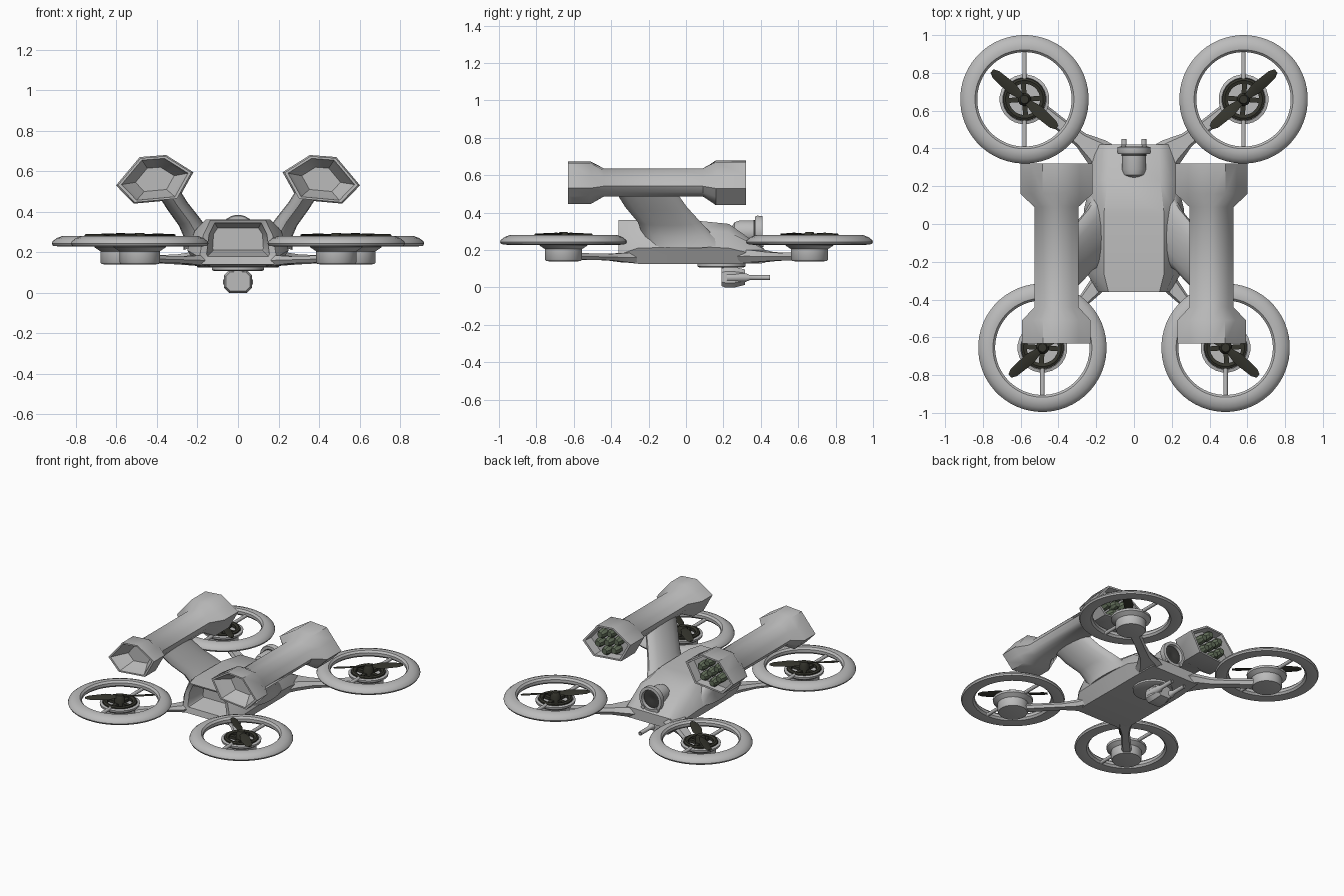
import bpy, bmesh, math
from mathutils import Vector, Matrix

if "Cube" in bpy.data.objects:
    bpy.data.objects.remove(bpy.data.objects["Cube"])

def material(name, rgb):
    m = bpy.data.materials.new(name)
    m.diffuse_color = (*rgb, 1)
    m.use_nodes = True
    m.node_tree.nodes["Principled BSDF"].inputs["Base Color"].default_value = m.diffuse_color
    return m

GREY = material("light grey shell", (0.5, 0.5, 0.5))
DARK = material("dark olive rotor", (0.035, 0.035, 0.026))
GREEN = material("rocket green", (0.12, 0.155, 0.10))
LENS = material("dark lens", (0.05, 0.05, 0.048))

def build(name, verts, faces, mat, mirror=False):
    me = bpy.data.meshes.new(name)
    me.from_pydata([tuple(v) for v in verts], [], faces)
    bm = bmesh.new()
    bm.from_mesh(me)
    bmesh.ops.remove_doubles(bm, verts=bm.verts, dist=1e-5)
    bmesh.ops.recalc_face_normals(bm, faces=bm.faces)
    bm.to_mesh(me)
    bm.free()
    me.materials.append(mat)
    ob = bpy.data.objects.new(name, me)
    bpy.context.collection.objects.link(ob)
    if mirror:
        ob.modifiers.new("mirror", "MIRROR")
    return ob

def loft(name, rings, mat, mirror=False, closed=False):
    """Skin a list of equal rings; cap the ends unless closed into a loop."""
    n, k = len(rings[0]), len(rings)
    verts = [v for r in rings for v in r]
    faces = []
    for i in range(k if closed else k - 1):
        a, b = i * n, (i + 1) % k * n
        faces += [(a + j, a + (j + 1) % n, b + (j + 1) % n, b + j) for j in range(n)]
    if not closed:
        faces += [tuple(range(n)), tuple(range((k - 1) * n, k * n))]
    return build(name, verts, faces, mat, mirror)

def lathe(name, profile, centre, mat, axis="Z", n=24, mirror=False, closed=False):
    """Profile of (radius, height) turned around an axis through centre."""
    rings = []
    for r, h in profile:
        ring = []
        for i in range(n):
            t = 2 * math.pi * (i + 0.5) / n
            c, s = r * math.cos(t), r * math.sin(t)
            p = (c, s, h) if axis == "Z" else (c, h, s)
            ring.append(Vector(centre) + Vector(p))
        rings.append(ring)
    return loft(name, rings, mat, mirror, closed)

def beam(name, stations, mat):
    """Box beam through (x, y, half width, bottom z, top z) stations."""
    d = Vector(stations[-1][:2]) - Vector(stations[0][:2])
    side = Vector((-d.y, d.x)).normalized()
    rings = []
    for x, y, w, z0, z1 in stations:
        rings.append([(x + side.x * w * f, y + side.y * w * f, z)
                      for f, z in ((-.7, z0), (.7, z0), (1, (z0 + z1) / 2), (.7, z1), (-.7, z1), (-1, (z0 + z1) / 2))])
    return loft(name, rings, mat, True)

# Hull: eight-sided sections along y, starting inside the front opening
def hull(y, bw, bz, mw, mz, tw, tz):
    half = [(bw, bz), (mw, mz), ((mw + tw) / 2 + .008, (mz + tz) / 2 + .02), (tw, tz)]
    return [(x, y, z) for x, z in half] + [(-x, y, z) for x, z in reversed(half)]

loft("hull", [
    hull(-.22, .12, .21, .125, .22, .10, .32),
    hull(-.35, .15, .18, .155, .19, .115, .345),
    hull(-.36, .175, .14, .19, .175, .135, .36),
    hull(-.26, .20, .127, .25, .21, .16, .362),
    hull(.05, .20, .125, .25, .22, .16, .358),
    hull(.23, .20, .125, .245, .21, .14, .34),
    hull(.42, .19, .13, .21, .165, .13, .205)], GREY)

# Pylons: swept up and outwards from hull to pods
def oval(c, a, b):
    return [(c[0] + a * math.cos(t), c[1] + b * math.sin(t), c[2] - .35 * a * math.cos(t))
            for t in (2 * math.pi * i / 16 for i in range(16))]

loft("pod_pylon", [
    oval((.185, -.0, .24), .085, .22), oval((.205, -.05, .29), .06, .185),
    oval((.24, -.09, .35), .052, .168), oval((.30, -.16, .43), .05, .165),
    oval((.375, -.24, .55), .05, .16)], GREY, True)

# Launcher pods: tilted hexagon heads on a rounded tube
HEX = [Vector(p) for p in ((.22, .595), (.355, .68), (.485, .67), (.602, .53), (.515, .44), (.295, .46))]
MID = Vector((.41, .56))

def hexring(y, s, bulge=1.0):
    ring = []
    for i in range(6):
        a, b = HEX[i] - MID, HEX[(i + 1) % 6] - MID
        for p in (a, (a + b) / 2 * bulge):
            q = MID + p * s
            ring.append((q.x, y, q.y))
    return ring

loft("launcher_pod", [
    hexring(-.53, .5), hexring(-.60, .76), hexring(-.62, .83), hexring(-.632, .86), hexring(-.632, .95),
    hexring(-.51, .95), hexring(-.44, .61, 1.1), hexring(.09, .61, 1.1),
    hexring(.16, 1), hexring(.32, 1), hexring(.32, .9), hexring(.26, .86)], GREY, True)

# Rockets: rows of two, three and two in each rear opening
tilt = math.radians(-18)
for row, count in ((-1, 2), (0, 3), (1, 2)):
    for i in range(count):
        u, v = (i - (count - 1) / 2) * .078, row * .058
        c = (MID.x + u * math.cos(tilt) - v * math.sin(tilt), 0,
             MID.y + u * math.sin(tilt) + v * math.cos(tilt))
        lathe("rocket", [(.031, .25), (.031, .30), (.02, .318)], c, GREEN, "Y", 8, True)

# Rotor units: one on each corner
ring_profile = [(.25, .245), (.25, .265), (.262, .278), (.285, .281), (.315, .270),
                (.336, .254), (.34, .243), (.334, .232), (.30, .228), (.262, .232)]
motor_profile = [(.08, .14), (.095, .143), (.1, .15), (.1, .205), (.13, .225), (.132, .24),
                 (.115, .245), (.112, .215), (.02, .215)]
for tag, cx, cy, ang in (("rear", .58, .66, 41), ("front", .485, -.655, -41)):
    c = (cx, cy, 0)
    lathe(tag + "_rotor_guard", ring_profile, c, GREY, n=56, mirror=True, closed=True)
    lathe(tag + "_motor", motor_profile, c, GREY, mirror=True)
    lathe(tag + "_fan_ring", [(.112, .23), (.112, .252), (.1, .258), (.083, .252), (.083, .23)],
          c, DARK, mirror=True, closed=True)
    lathe(tag + "_rotor_hub", [(.035, .215), (.035, .275), (.022, .296)], c, DARK, n=16, mirror=True)
    for s in (-1, 1):
        lathe(tag + "_guard_strut", [(.012, .11 * s), (.012, .26 * s)], (cx, cy, .24), GREY, "Y", 10, True)
    # fan spokes inside the ring
    for k in range(4):
        t = math.radians(ang + 45 + 90 * k)
        d, e = Vector((math.cos(t), math.sin(t), 0)), Vector((-math.sin(t), math.cos(t), 0)) * .013
        loft(tag + "_fan_spoke", [[Vector((cx, cy, z)) + d * r + e * f
             for f, z in ((-1, .225), (1, .225), (1, .245), (-1, .245))] for r in (.01, .09)], DARK, True)
    # two twisted blades
    rot = Matrix.Rotation(math.radians(ang), 3, "Z")
    blade = []
    for r, w, tw in ((-.228, .012, -.1), (-.20, .025, -.15), (-.09, .031, -.3), (-.03, .018, -.3),
                     (.03, .018, .3), (.09, .031, .3), (.20, .025, .15), (.228, .012, .1)):
        blade.append([Vector((cx, cy, .284)) + rot @ Vector((r, w * f, w * f * tw + h))
                      for f, h in ((-1, 0), (0, -.004), (1, 0), (0, .005))])
    loft(tag + "_propeller", blade, DARK, True)

# Arms from hull to motors
beam("rear_arm", [(.12, .30, .11, .13, .20), (.20, .385, .075, .135, .20), (.28, .445, .042, .14, .19),
                  (.38, .52, .036, .145, .185), (.54, .64, .04, .145, .19)], GREY)
beam("front_arm", [(.14, -.24, .07, .13, .19), (.20, -.33, .045, .135, .185), (.27, -.41, .03, .145, .18),
                   (.45, -.61, .034, .15, .185)], GREY)

# Rear camera: barrel, flared rim and dark lens
cam = (0, 0, .295)
lathe("camera_body", [(.03, .245), (.055, .26), (.064, .29), (.064, .375)], cam, GREY, "Y")
lathe("camera_rim", [(.062, .37), (.085, .37), (.09, .38), (.088, .408), (.068, .41), (.062, .385)],
      cam, GREY, "Y", closed=True)
lathe("camera_lens", [(.066, .36), (.066, .39), (.04, .394), (.015, .386)], cam, LENS, "Y")
for s in (-1, 1):
    lathe("camera_pin", [(.013, .40), (.013, .415)], (.055 * s, 0, .23), GREY, "Y", 10)

# Belly turret: disc, stalk, eight-sided housing and twin barrels
lathe("turret_disc", [(.12, .108), (.13, .113), (.13, .14)], (0, .19, 0), GREY, n=32)
lathe("turret_stalk", [(.045, .06), (.045, .12)], (0, .235, 0), GREY, n=16)

def octa(y, s):
    pts = ((.07, .03), (.045, .055), (-.045, .055), (-.07, .03), (-.07, -.03), (-.045, -.055), (.045, -.055), (.07, -.03))
    return [(x * s, y, .055 + z * s) for x, z in pts]

loft("turret_housing", [octa(.19, .85), octa(.21, 1), octa(.26, 1), octa(.315, .75)], GREY)
lathe("turret_barrel", [(.024, .22), (.024, .32), (.014, .34), (.014, .45), (.008, .45), (.008, .42)],
      (.052, 0, .053), GREY, "Y", 12, True)

# Smooth shading with sharp edges kept
bpy.ops.object.select_all(action="SELECT")
bpy.context.view_layer.objects.active = bpy.context.selected_objects[0]
bpy.ops.object.shade_smooth_by_angle(angle=math.radians(38))
